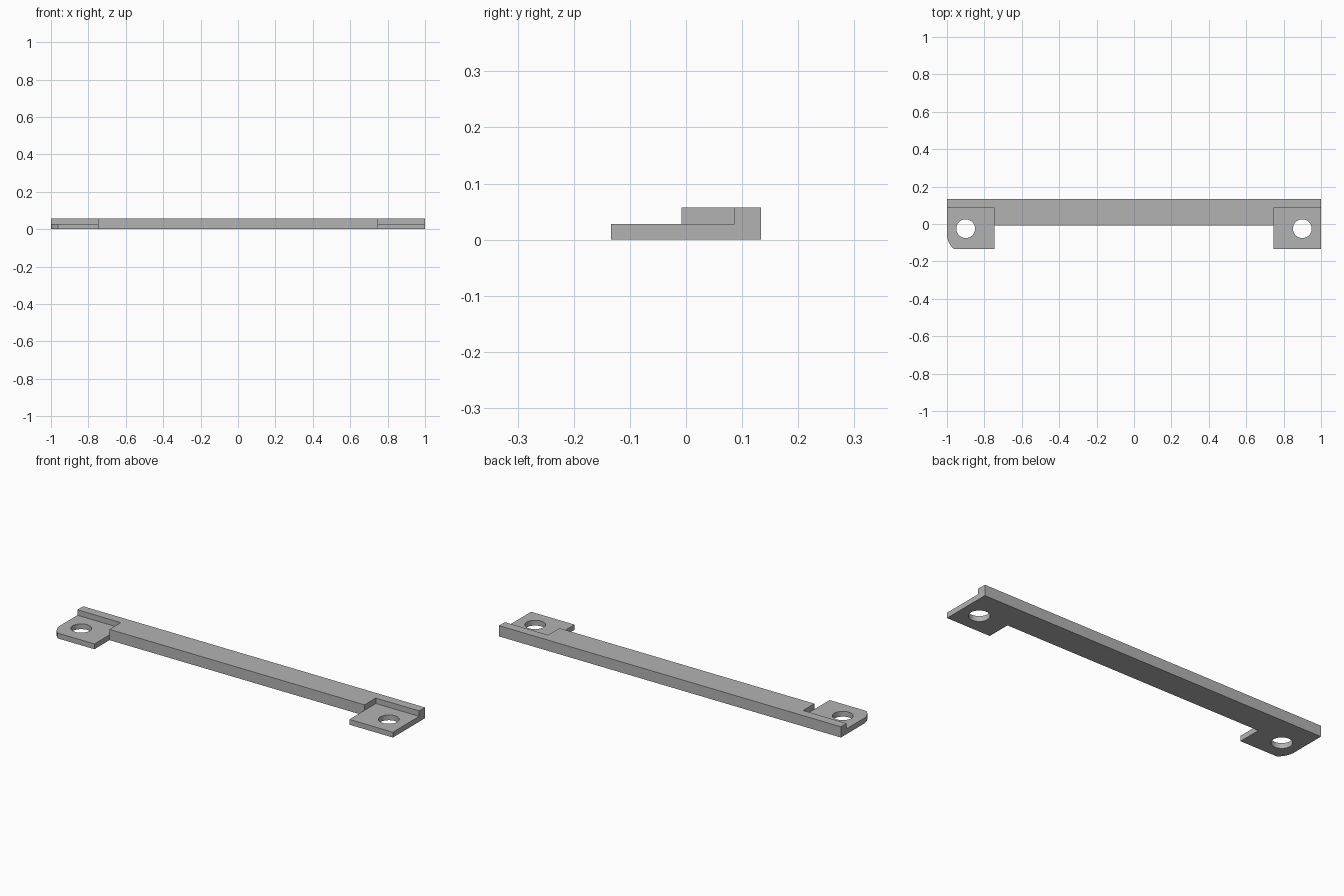
import bpy, bmesh, math

if "Cube" in bpy.data.objects:
    bpy.data.objects.remove(bpy.data.objects["Cube"])

HEIGHT, STEP = 0.057, 0.028        # bar thickness, tab thickness
BACK, FRONT = 0.134, -0.134        # y limits
BAR_FRONT, RECESS_BACK = -0.008, 0.086
TAB_X = 0.746                      # inner edge of the end tabs
HOLE_X, HOLE_Y, HOLE_R = 0.90, -0.025, 0.05

grey = bpy.data.materials.new("light_grey")
grey.diffuse_color = (0.45, 0.45, 0.45, 1)
grey.use_nodes = True
grey.node_tree.nodes["Principled BSDF"].inputs["Base Color"].default_value = grey.diffuse_color


def prism(name, outline, z0, z1):
    """Extrude a counter-clockwise outline from z0 to z1."""
    bm = bmesh.new()
    face = bm.faces.new([bm.verts.new((x, y, z0)) for x, y in outline])
    top = bmesh.ops.extrude_face_region(bm, geom=[face])
    verts = [g for g in top["geom"] if isinstance(g, bmesh.types.BMVert)]
    bmesh.ops.translate(bm, verts=verts, vec=(0, 0, z1 - z0))
    bmesh.ops.recalc_face_normals(bm, faces=bm.faces)
    mesh = bpy.data.meshes.new(name)
    bm.to_mesh(mesh)
    bm.free()
    obj = bpy.data.objects.new(name, mesh)
    bpy.context.collection.objects.link(obj)
    mesh.materials.append(grey)
    return obj


# Bar with two end tabs; the left tab has a rounded outer corner
arc = [(-0.9 - 0.1 * math.cos(a), -0.055 - 0.1 * math.sin(a))
       for a in (math.radians(52.2) * i / 10 for i in range(11))]
arc[-1] = (arc[-1][0], FRONT)
outline = arc + [(-TAB_X, FRONT), (-TAB_X, BAR_FRONT), (TAB_X, BAR_FRONT),
                 (TAB_X, FRONT), (1, FRONT), (1, BACK), (-1, BACK)]
bar = prism("mounting_bar", outline, 0, HEIGHT)

# Cutters: step recess above each tab, and a screw hole through it
cutters = []
for side, s in (("left", -1), ("right", 1)):
    x0, x1 = sorted((s * TAB_X, s * 1.1))
    cutters.append(prism(side + "_recess_cutter",
                         [(x0, -0.3), (x1, -0.3), (x1, RECESS_BACK), (x0, RECESS_BACK)],
                         STEP, 0.2))
    circle = [(s * HOLE_X + HOLE_R * math.cos(math.tau * i / 48),
               HOLE_Y + HOLE_R * math.sin(math.tau * i / 48)) for i in range(48)]
    cutters.append(prism(side + "_hole_cutter", circle, -0.1, 0.3))

for cutter in cutters:
    mod = bar.modifiers.new(cutter.name, 'BOOLEAN')
    mod.operation, mod.solver, mod.object = 'DIFFERENCE', 'EXACT', cutter
    cutter.hide_render = True

# Apply the cuts and remove the cutters
bpy.context.view_layer.objects.active = bar
bar.select_set(True)
for mod in list(bar.modifiers):
    bpy.ops.object.modifier_apply(modifier=mod.name)
for cutter in cutters:
    bpy.data.objects.remove(cutter)

bpy.ops.object.shade_smooth_by_angle(angle=math.radians(25))
